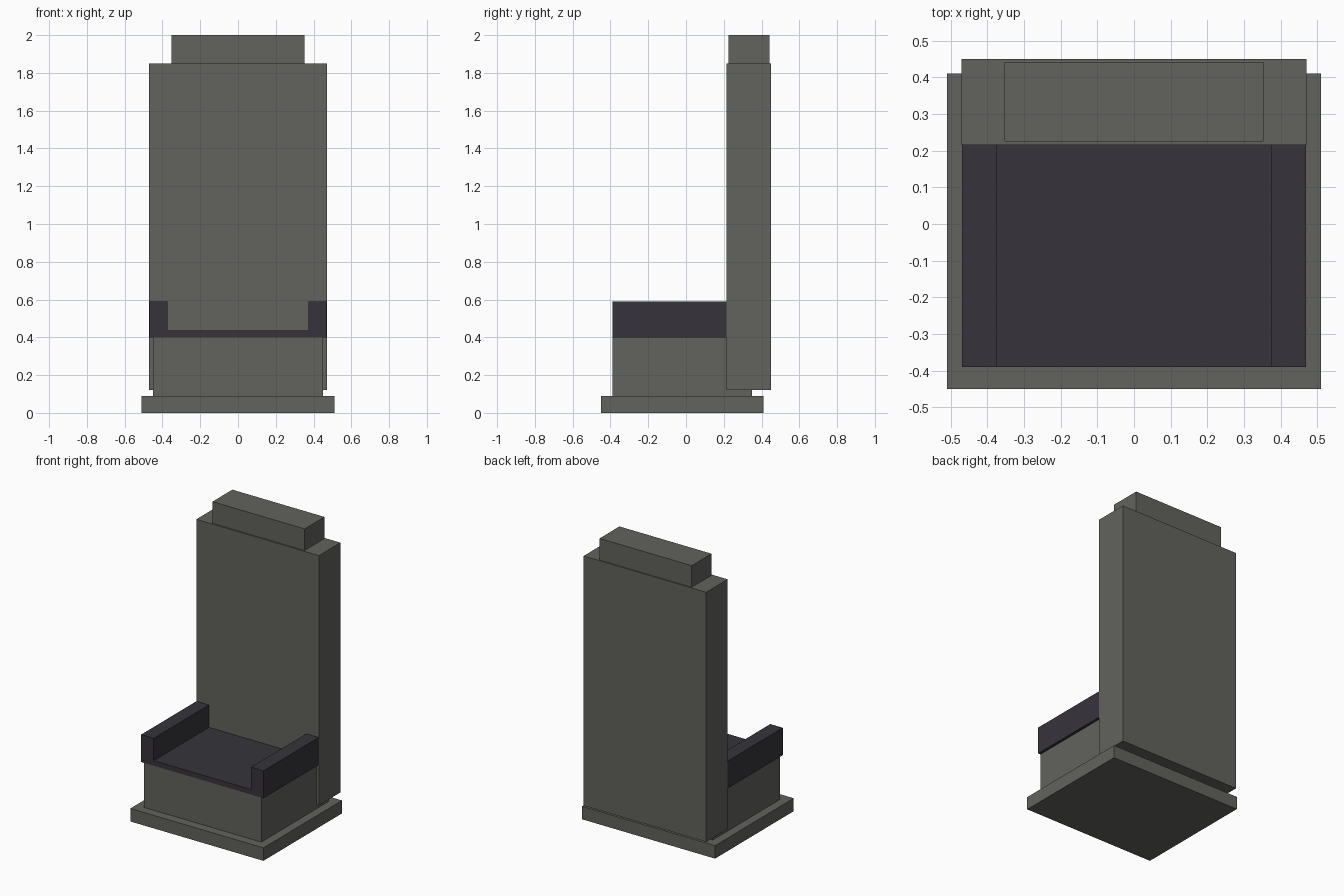
import bpy

if "Cube" in bpy.data.objects:
    bpy.data.objects.remove(bpy.data.objects["Cube"])


def material(name, rgb):
    m = bpy.data.materials.new(name)
    m.diffuse_color = (*rgb, 1.0)
    m.use_nodes = True
    m.node_tree.nodes["Principled BSDF"].inputs["Base Color"].default_value = m.diffuse_color
    return m


stone = material("grey stone", (0.122, 0.122, 0.109))
dark = material("dark slate", (0.037, 0.034, 0.044))


def extrude_y(name, profile, y0, y1, mat):
    """Extrude a counter-clockwise (seen from the front) x-z outline along y."""
    n = len(profile)
    verts = [(x, y, z) for y in (y0, y1) for x, z in profile]
    faces = [tuple(range(n)), tuple(reversed(range(n, 2 * n)))]
    faces += [(i, i + n, (i + 1) % n + n, (i + 1) % n) for i in range(n)]
    me = bpy.data.meshes.new(name)
    me.from_pydata(verts, [], faces)
    me.materials.append(mat)
    ob = bpy.data.objects.new(name, me)
    bpy.context.collection.objects.link(ob)
    return ob


def block(name, half_x, y0, y1, z0, z1, mat):
    outline = [(-half_x, z0), (half_x, z0), (half_x, z1), (-half_x, z1)]
    return extrude_y(name, outline, y0, y1, mat)


# Stone body
block("base_plinth", 0.51, -0.45, 0.41, 0.0, 0.09, stone)
block("seat_block", 0.45, -0.388, 0.35, 0.09, 0.405, stone)
block("backrest", 0.47, 0.215, 0.45, 0.12, 1.85, stone)
block("backrest_crown", 0.353, 0.225, 0.442, 1.85, 2.0, stone)

# Dark seat with raised armrests, its rear end buried in the backrest
w, a = 0.469, 0.373
seat = [(-w, 0.40), (w, 0.40), (w, 0.59), (a, 0.59),
        (a, 0.435), (-a, 0.435), (-a, 0.59), (-w, 0.59)]
extrude_y("seat_and_armrests", seat, -0.39, 0.35, dark)
